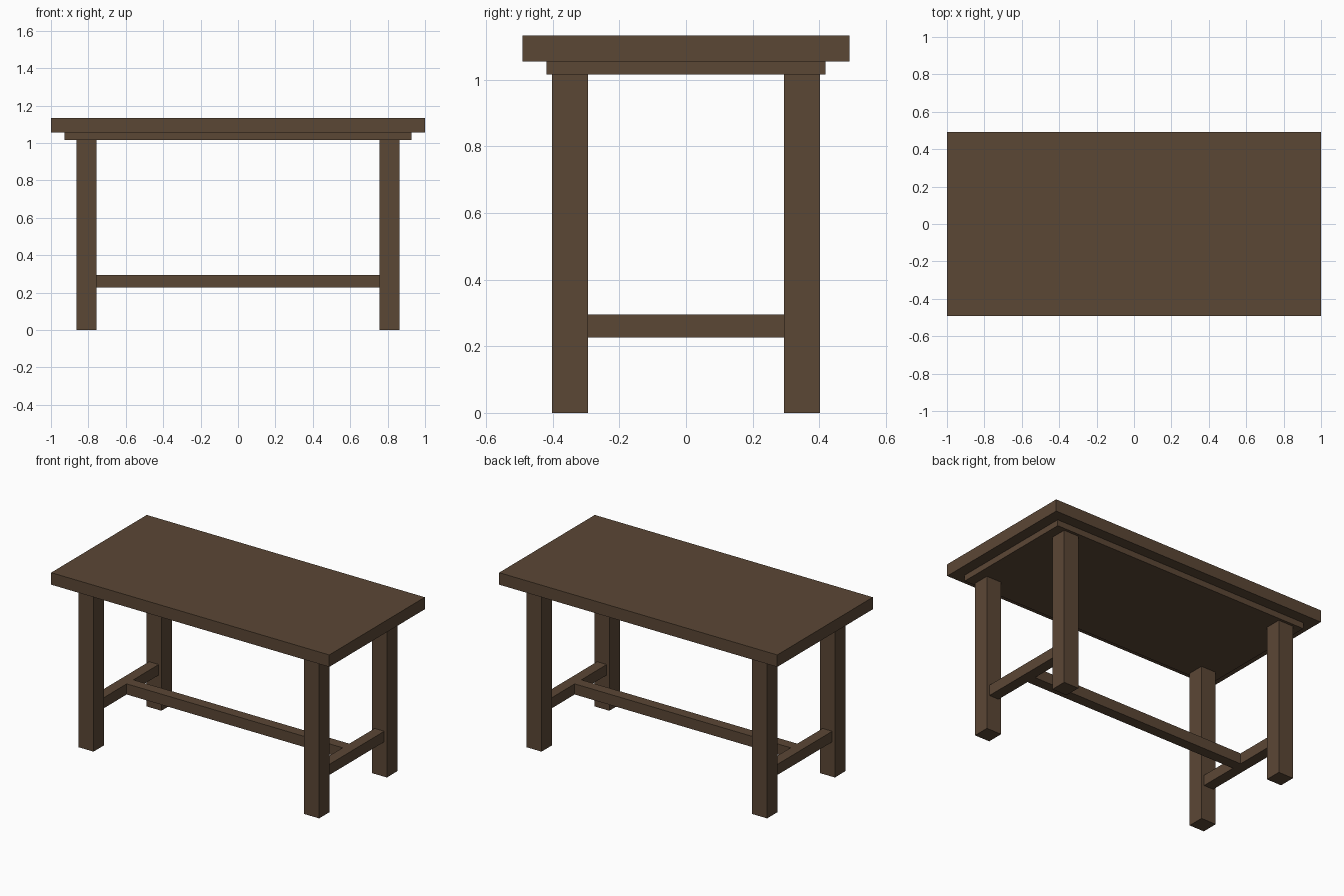
import bpy
import bmesh
from mathutils import Matrix, Vector

cube = bpy.data.objects.get("Cube")
if cube:
    bpy.data.objects.remove(cube, do_unlink=True)

# Single dark brown wood colour
WOOD = (0.105, 0.063, 0.036, 1.0)
wood = bpy.data.materials.new("dark_brown_wood")
wood.use_nodes = True
wood.diffuse_color = WOOD
shader = next(n for n in wood.node_tree.nodes if n.type == 'BSDF_PRINCIPLED')
shader.inputs["Base Color"].default_value = WOOD


def box(name, size, centre):
    """Flat-shaded timber of a given size around a centre."""
    bm = bmesh.new()
    bmesh.ops.create_cube(bm, size=1.0, matrix=Matrix.Diagonal((*size, 1.0)))
    mesh = bpy.data.meshes.new(name)
    bm.to_mesh(mesh)
    bm.free()
    mesh.materials.append(wood)
    obj = bpy.data.objects.new(name, mesh)
    obj.location = Vector(centre)
    bpy.context.collection.objects.link(obj)
    return obj


# Heights, leg and rail sizes
TOP, TOP_UNDER, APRON_UNDER = 1.133, 1.055, 1.016
LEG, LEG_X, LEG_Y = 0.107, 0.811, 0.348
RAIL, RAIL_Z = 0.069, 0.261

# Table top and the thinner slab beneath it
box("table_top", (2.0, 0.982, TOP - TOP_UNDER), (0, 0, (TOP + TOP_UNDER) / 2))
box("under_top", (1.856, 0.838, TOP_UNDER - APRON_UNDER),
    (0, 0, (TOP_UNDER + APRON_UNDER) / 2))

# Legs, with a cross rail joining each end pair
for side, sx in (("right", -1), ("left", 1)):
    for end, sy in (("front", -1), ("back", 1)):
        box(f"{end}_{side}_leg", (LEG, LEG, APRON_UNDER),
            (sx * LEG_X, sy * LEG_Y, APRON_UNDER / 2))
    box(f"{side}_end_rail", (RAIL, 2 * LEG_Y - LEG, RAIL),
        (sx * LEG_X, 0, RAIL_Z))

# Long rail between the end rails
box("long_rail", (2 * LEG_X - RAIL, RAIL, RAIL), (0, 0, RAIL_Z))
